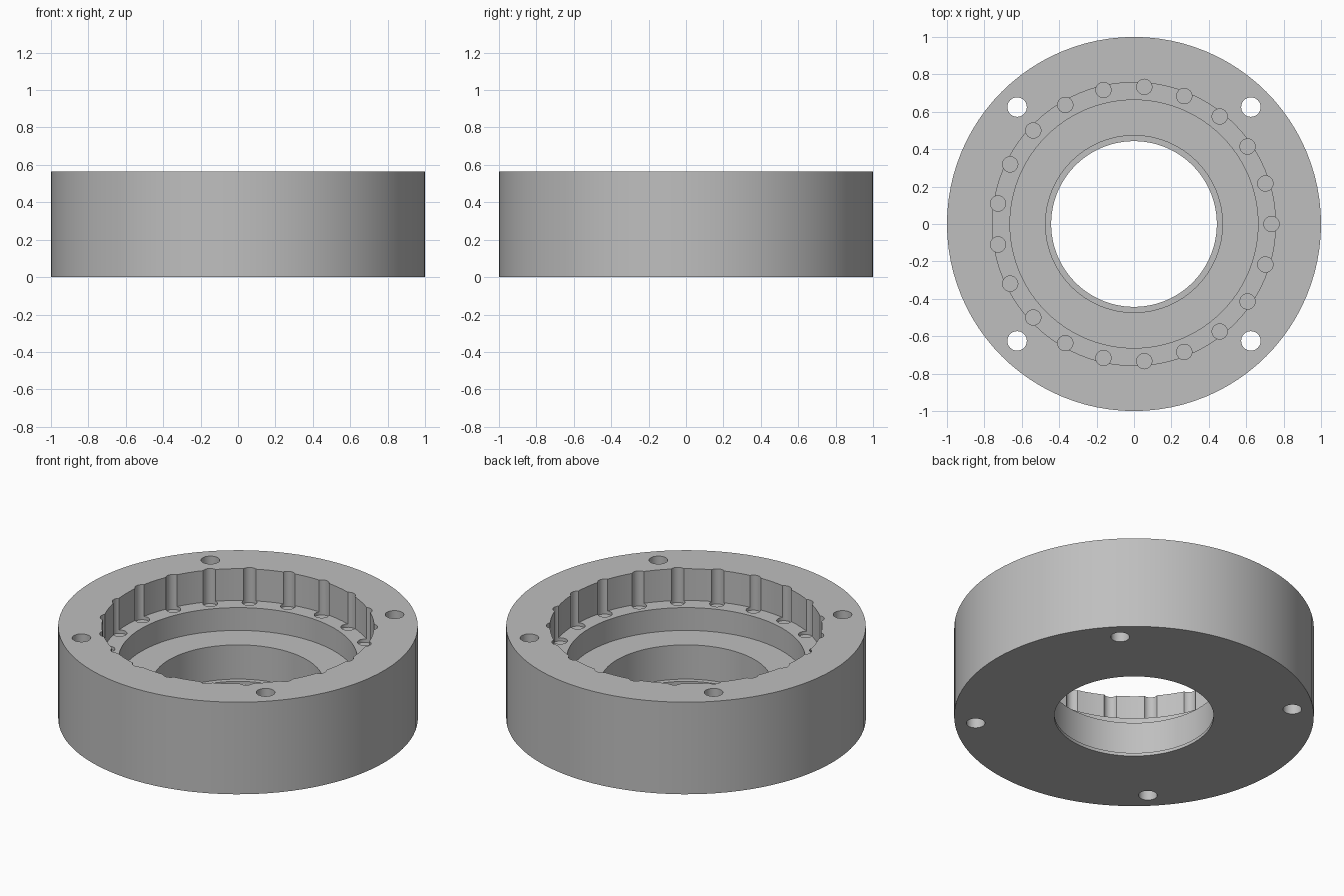
import bpy, bmesh, math
from mathutils import Matrix

if "Cube" in bpy.data.objects:
    bpy.data.objects.remove(bpy.data.objects["Cube"])

HEIGHT = 0.565
LEDGE = 0.37      # floor of the roller pocket ring
SEGMENTS = 96

grey = bpy.data.materials.new("machined grey")
grey.use_nodes = True
colour = (0.52, 0.52, 0.52, 1)
grey.diffuse_color = colour
grey.node_tree.nodes["Principled BSDF"].inputs["Base Color"].default_value = colour


def make_object(name, bm):
    bmesh.ops.recalc_face_normals(bm, faces=bm.faces)
    mesh = bpy.data.meshes.new(name)
    bm.to_mesh(mesh)
    bm.free()
    mesh.materials.append(grey)
    obj = bpy.data.objects.new(name, mesh)
    bpy.context.collection.objects.link(obj)
    return obj


def lathe(name, profile):
    """Closed ring swept around z from (radius, height) points."""
    bm = bmesh.new()
    rings = []
    for i in range(SEGMENTS):
        a = math.tau * i / SEGMENTS
        rings.append([bm.verts.new((r * math.cos(a), r * math.sin(a), z)) for r, z in profile])
    n = len(profile)
    for i in range(SEGMENTS):
        here, following = rings[i], rings[(i + 1) % SEGMENTS]
        for j in range(n):
            k = (j + 1) % n
            bm.faces.new((here[j], following[j], following[k], here[k]))
    return make_object(name, bm)


def drill(target, name, centres, radius, bottom, top):
    """Cut vertical round holes at the given centres."""
    bm = bmesh.new()
    for x, y in centres:
        bmesh.ops.create_cone(bm, cap_ends=True, segments=32, radius1=radius, radius2=radius,
                              depth=top - bottom,
                              matrix=Matrix.Translation((x, y, (top + bottom) / 2)))
    cutter = make_object(name, bm)
    cutter.hide_render = True
    mod = target.modifiers.new(name, "BOOLEAN")
    mod.operation = "DIFFERENCE"
    mod.solver = "EXACT"
    mod.object = cutter
    bpy.context.view_layer.objects.active = target
    bpy.ops.object.modifier_apply(modifier=mod.name)
    bpy.data.objects.remove(cutter)


# Stepped ring body, with a thin lip at the bottom of the bore
housing = lathe("ring_housing", [
    (1, 0), (1, HEIGHT), (0.757, HEIGHT), (0.757, LEDGE), (0.663, LEDGE),
    (0.663, 0.23), (0.473, 0.23), (0.473, 0.02), (0.443, 0.02), (0.443, 0)])

# Roller pockets around the inner wall, sunk a little into the ledge
PINS = 21
pockets = [(0.735 * math.cos(math.tau * i / PINS), 0.735 * math.sin(math.tau * i / PINS))
           for i in range(PINS)]
drill(housing, "roller_pockets", pockets, 0.041, LEDGE - 0.02, HEIGHT + 0.1)

# Four bolt holes right through the body
bolts = [(sx * 0.625, sy * 0.625) for sx in (-1, 1) for sy in (-1, 1)]
drill(housing, "bolt_holes", bolts, 0.052, -0.1, HEIGHT + 0.1)

# Smooth round walls with sharp rims
bpy.ops.object.select_all(action="DESELECT")
housing.select_set(True)
bpy.context.view_layer.objects.active = housing
bpy.ops.object.shade_smooth_by_angle(angle=math.radians(30))
